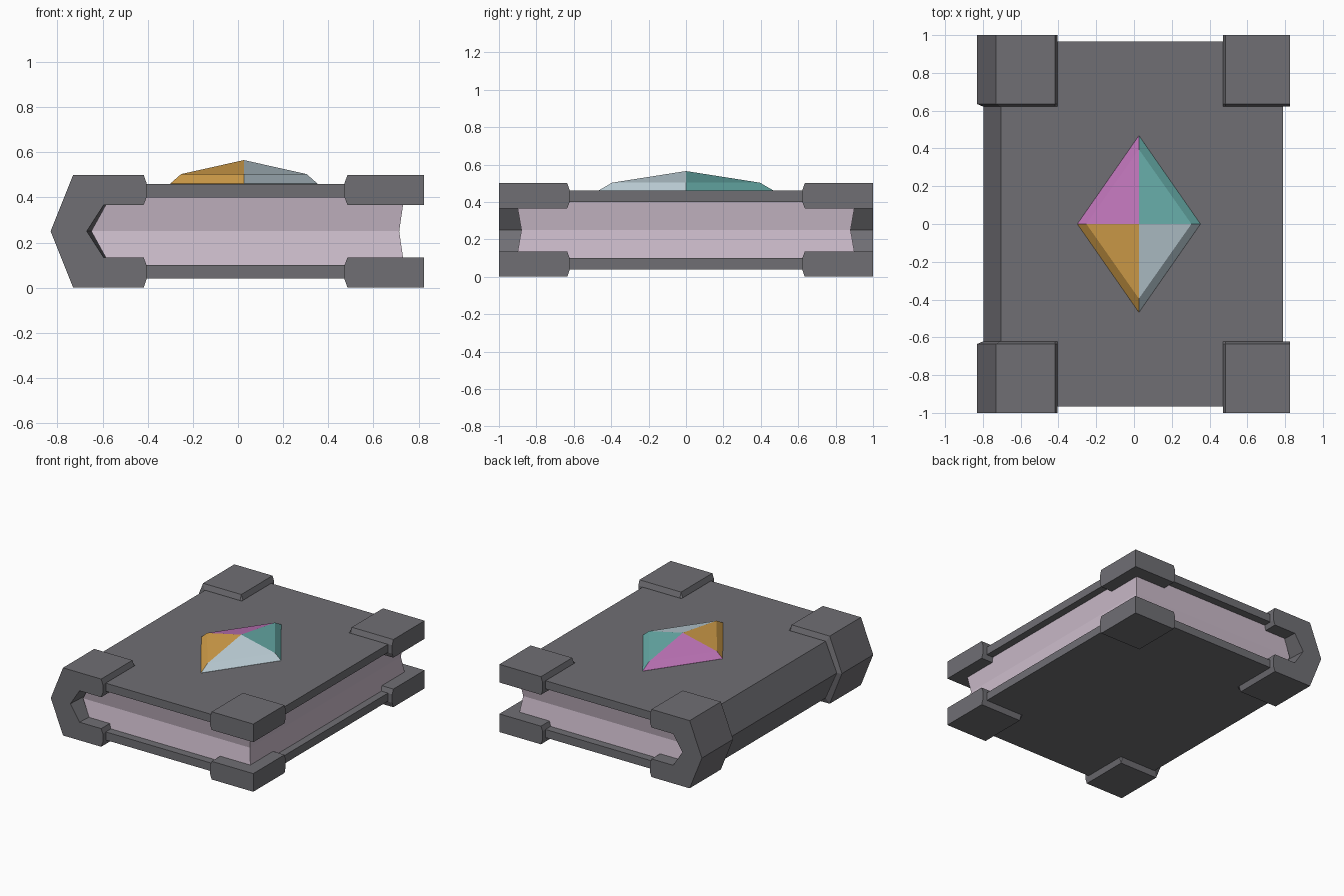
import bpy, bmesh

if "Cube" in bpy.data.objects:
    bpy.data.objects.remove(bpy.data.objects["Cube"])


def material(name, rgb):
    m = bpy.data.materials.new(name)
    lin = [((c / 255 + 0.055) / 1.055) ** 2.4 for c in rgb]
    m.diffuse_color = (*lin, 1)
    m.use_nodes = True
    m.node_tree.nodes["Principled BSDF"].inputs["Base Color"].default_value = m.diffuse_color
    return m


GREY = material("dark_grey", (112, 111, 116))
PAPER = material("pale_paper", (204, 188, 203))
GEM = [material("gem_pale_blue", (190, 208, 216)), material("gem_teal", (104, 174, 170)),
       material("gem_pink", (190, 116, 184)), material("gem_orange", (212, 160, 74))]


def loft(name, rings, mats):
    """Join matching rings of points with quads and close both ends."""
    bm = bmesh.new()
    rows = [[bm.verts.new(p) for p in r] for r in rings]
    n = len(rows[0])
    for a, b in zip(rows, rows[1:]):
        for i in range(n):
            j = (i + 1) % n
            bm.faces.new((a[i], a[j], b[j], b[i]))
    bm.faces.new(rows[0])
    bm.faces.new(rows[-1])
    bmesh.ops.recalc_face_normals(bm, faces=bm.faces)
    me = bpy.data.meshes.new(name)
    bm.to_mesh(me)
    bm.free()
    for m in mats:
        me.materials.append(m)
    ob = bpy.data.objects.new(name, me)
    bpy.context.collection.objects.link(ob)
    return ob


def at_y(profile, y):
    return [(x, y, z) for x, z in profile]


def flip_z(upper):
    """Complete a profile given for its upper half, symmetric about z = 0.25."""
    return upper + [(x, 0.5 - z) for x, z in reversed(upper) if z != 0.25]


def c_profile(outer, inner):
    """C shape: outer path from tip to spine, inner path from tip to spine."""
    lower = lambda pts: [(x, 0.5 - z) for x, z in reversed(pts[:-1])]
    o = outer + lower(outer)
    i = inner + lower(inner)
    return o + i[::-1]


# Cover folded round the spine
cover = c_profile([(0.79, 0.46), (-0.705, 0.46), (-0.797, 0.25)],
                  [(0.79, 0.40), (-0.62, 0.40), (-0.69, 0.25)])
loft("cover", [at_y(cover, -0.965), at_y(cover, 0.965)], [GREY])

# Page block, grooved on its three open sides and pointed toward the spine
def page_ring(z, x0, x1, y):
    return [(x0, -y, z), (x1, -y, z), (x1, y, z), (x0, y, z)]

loft("pages", [page_ring(0.10, -0.567, 0.736, 0.906),
               page_ring(0.25, -0.65, 0.714, 0.88),
               page_ring(0.40, -0.567, 0.736, 0.906)], [PAPER])

# Spine guards wrapping the folded edge, with bevelled inner ends
def guard(spine_in):
    return c_profile([(-0.405, 0.463), (-0.418, 0.5), (-0.73, 0.5), (-0.83, 0.25)],
                     [(-0.405, 0.40), (-0.418, 0.366), (spine_in + 0.075, 0.366), (spine_in, 0.25)])

guard_end = c_profile([(-0.405, 0.461), (-0.418, 0.463), (-0.71, 0.463), (-0.80, 0.25)],
                      [(-0.405, 0.40), (-0.418, 0.40), (-0.61, 0.40), (-0.68, 0.25)])

# Corner guards on the open edge
corner = [(0.472, 0.463), (0.485, 0.5), (0.825, 0.5),
          (0.825, 0.366), (0.485, 0.366), (0.472, 0.40)]
corner_end = [(0.472, 0.461), (0.485, 0.463), (0.825, 0.463),
              (0.825, 0.40), (0.485, 0.40), (0.472, 0.40)]

for s, side in ((-1, "front"), (1, "back")):
    loft("spine_guard_" + side, [at_y(guard(-0.67), s), at_y(guard(-0.65), s * 0.635),
                                 at_y(guard_end, s * 0.622)], [GREY])
    for low, level in ((False, "upper"), (True, "lower")):
        a, b = [[(x, 0.5 - z if low else z) for x, z in p] for p in (corner, corner_end)]
        loft(f"corner_guard_{level}_{side}",
             [at_y(a, s), at_y(a, s * 0.635), at_y(b, s * 0.622)], [GREY])

# Faceted diamond gem, one colour per quarter
CX = 0.026

def diamond(z, rx, ry):
    return [(CX, -ry, z), (CX + rx, 0, z), (CX, ry, z), (CX - rx, 0, z)]

gem = loft("gem", [diamond(0.455, 0.326, 0.47), diamond(0.461, 0.326, 0.468),
                   diamond(0.503, 0.278, 0.395), diamond(0.565, 0.0005, 0.0005)], GEM)
for f in gem.data.polygons:
    right, back = f.center.x > CX, f.center.y > 0
    f.material_index = (1 if back else 0) if right else (2 if back else 3)
